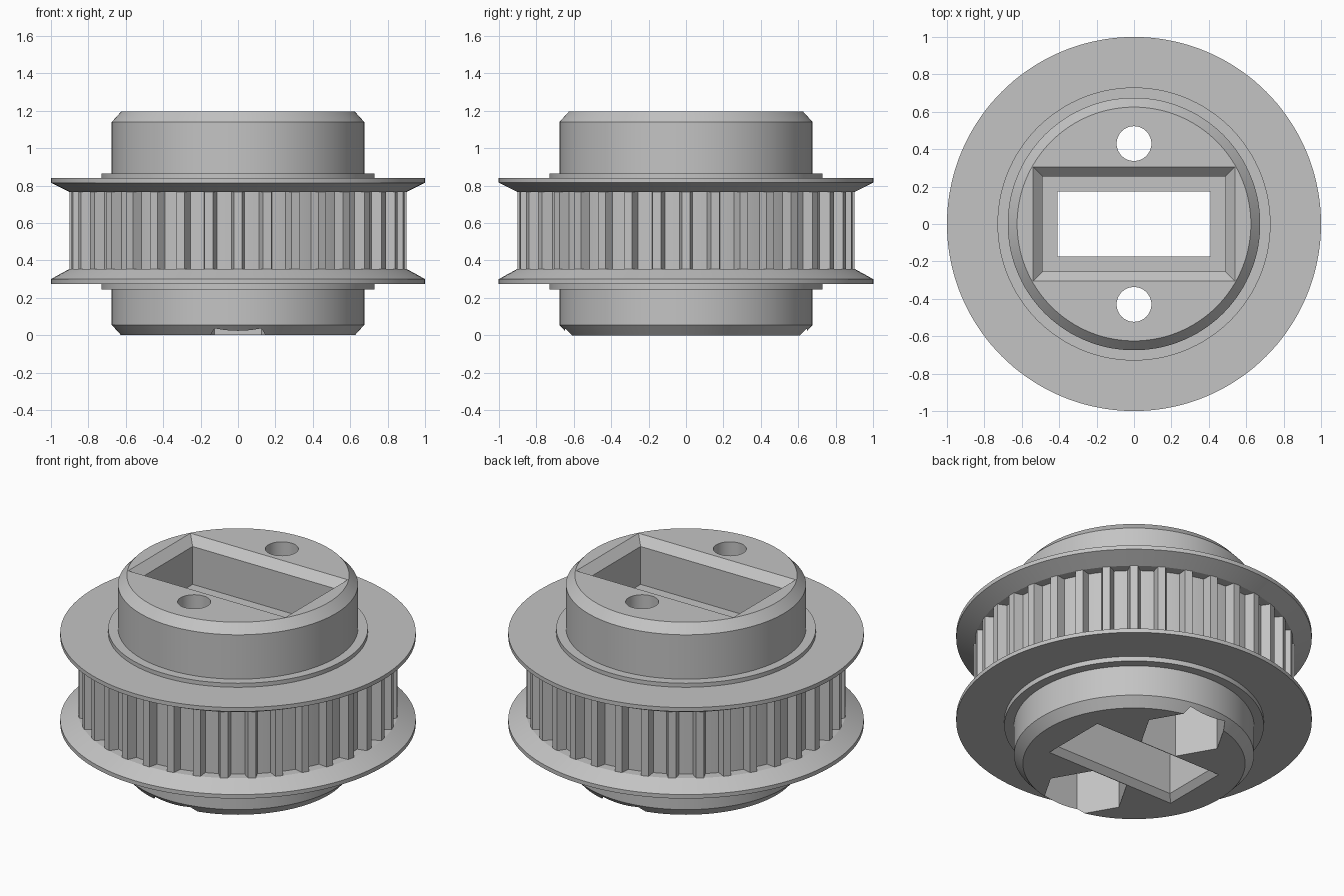
import bpy, bmesh, math

if "Cube" in bpy.data.objects:
    bpy.data.objects.remove(bpy.data.objects["Cube"], do_unlink=True)

grey = bpy.data.materials.new("matt_grey")
grey.use_nodes = True
grey.diffuse_color = (0.55, 0.55, 0.55, 1)
grey.node_tree.nodes["Principled BSDF"].inputs["Base Color"].default_value = (0.55, 0.55, 0.55, 1)


def circle(r, n=144, cx=0.0, cy=0.0):
    return [(cx + r * math.cos(2 * math.pi * i / n), cy + r * math.sin(2 * math.pi * i / n))
            for i in range(n)]


def rectangle(hx, hy):
    return [(-hx, -hy), (hx, -hy), (hx, hy), (-hx, hy)]


def add_loft(bm, sections):
    """Skin a stack of (outline, height) sections and cap both ends."""
    rings = [[bm.verts.new((x, y, z)) for x, y in outline] for outline, z in sections]
    n = len(rings[0])
    for low, high in zip(rings, rings[1:]):
        for i in range(n):
            j = (i + 1) % n
            bm.faces.new((low[i], low[j], high[j], high[i]))
    bm.faces.new(rings[0][::-1])
    bm.faces.new(rings[-1])


def make(name, *lofts):
    bm = bmesh.new()
    for sections in lofts:
        add_loft(bm, sections)
    bmesh.ops.recalc_face_normals(bm, faces=bm.faces)
    mesh = bpy.data.meshes.new(name)
    bm.to_mesh(mesh)
    bm.free()
    mesh.materials.append(grey)
    ob = bpy.data.objects.new(name, mesh)
    bpy.context.collection.objects.link(ob)
    return ob


def activate(ob):
    bpy.ops.object.select_all(action='DESELECT')
    ob.select_set(True)
    bpy.context.view_layer.objects.active = ob


def cut(target, cutter):
    cutter.hide_render = True
    mod = target.modifiers.new("cut", 'BOOLEAN')
    mod.operation = 'DIFFERENCE'
    mod.solver = 'EXACT'
    mod.object = cutter
    activate(target)
    bpy.ops.object.modifier_apply(modifier=mod.name)
    bpy.data.objects.remove(cutter, do_unlink=True)


# Turned body: hubs, shoulders, flanges and the drum between them
profile = [(0.625, 0), (0.675, 0.055), (0.675, 0.245), (0.73, 0.245), (0.73, 0.275),
           (1, 0.275), (1, 0.3), (0.9, 0.355), (0.845, 0.355),
           (0.845, 0.765), (0.9, 0.765), (1, 0.815), (1, 0.84),
           (0.73, 0.84), (0.73, 0.865), (0.675, 0.865), (0.675, 1.14), (0.625, 1.195)]
body = make("pulley_body", [(circle(r), z) for r, z in profile])

# Stepped rectangular slot, bevelled at both mouths
slot = [(0.495, 0.26, -0.05), (0.41, 0.175, 0.035), (0.41, 0.175, 0.91),
        (0.49, 0.255, 0.91), (0.49, 0.255, 1.145), (0.59, 0.355, 1.245)]
cut(body, make("slot_cutter", [(rectangle(hx, hy), z) for hx, hy, z in slot]))

# Bolt holes with hexagonal nut pockets underneath
for y in (-0.43, 0.43):
    pocket = circle(0.25, 6, cy=y)
    cut(body, make("nut_cutter", [(pocket, -0.1), (pocket, 0.45)]))
    hole = circle(0.093, 48, cy=y)
    cut(body, make("bolt_cutter", [(hole, 0.3), (hole, 1.3)]))

# Ring of tapered belt teeth
tooth_count = 36
lofts = []
for k in range(tooth_count):
    a = 2 * math.pi * k / tooth_count
    c, s = math.cos(a), math.sin(a)
    shape = [(0.835, -0.038), (0.9, -0.022), (0.9, 0.022), (0.835, 0.038)]
    outline = [(u * c - v * s, u * s + v * c) for u, v in shape]
    lofts.append([(outline, 0.352), (outline, 0.768)])
make("belt_teeth", *lofts)

activate(body)
bpy.ops.object.shade_smooth_by_angle(angle=math.radians(25))
